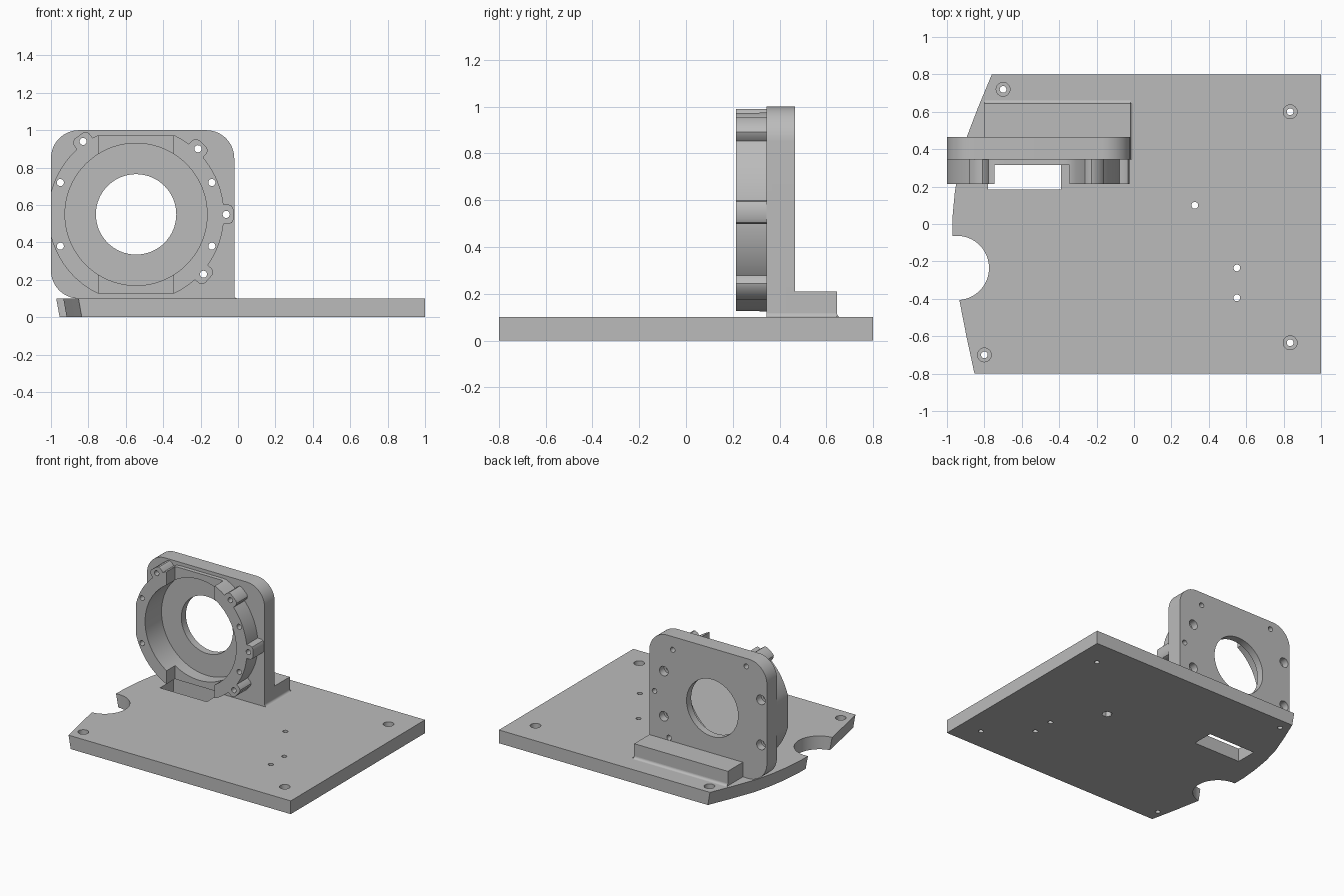
import bpy, bmesh
from math import sin, cos, pi, radians
from mathutils import Vector

cube = bpy.data.objects.get("Cube")
if cube:
    bpy.data.objects.remove(cube, do_unlink=True)

grey = bpy.data.materials.new("light grey")
grey.use_nodes = True
grey.diffuse_color = (0.5, 0.5, 0.5, 1)
grey.node_tree.nodes["Principled BSDF"].inputs["Base Color"].default_value = (0.5, 0.5, 0.5, 1)

AXES = {
    "x": lambda u, v, h: (h, u, v),
    "y": lambda u, v, h: (u, h, v),
    "z": lambda u, v, h: (u, v, h),
}


def prism(name, outline, axis, lo, hi, lo_outline=None):
    """Extrude a 2D outline along an axis."""
    place = AXES[axis]
    bm = bmesh.new()
    a = [bm.verts.new(place(u, v, lo)) for u, v in (lo_outline or outline)]
    b = [bm.verts.new(place(u, v, hi)) for u, v in outline]
    bm.faces.new(a)
    bm.faces.new(b)
    n = len(a)
    for i in range(n):
        j = (i + 1) % n
        bm.faces.new((a[i], a[j], b[j], b[i]))
    bmesh.ops.recalc_face_normals(bm, faces=bm.faces)
    mesh = bpy.data.meshes.new(name)
    bm.to_mesh(mesh)
    bm.free()
    mesh.materials.append(grey)
    ob = bpy.data.objects.new(name, mesh)
    bpy.context.collection.objects.link(ob)
    return ob


def arc(cu, cv, r, start=0, end=360, n=64):
    count = n if end - start == 360 else n + 1
    angles = [radians(start + (end - start) * i / n) for i in range(count)]
    return [(cu + r * cos(t), cv + r * sin(t)) for t in angles]


def box(u0, u1, v0, v1):
    return [(u0, v0), (u1, v0), (u1, v1), (u0, v1)]


def combine(target, tools, operation):
    """Apply booleans and discard the tool objects."""
    for tool in tools:
        mod = target.modifiers.new("join", "BOOLEAN")
        mod.operation, mod.solver, mod.object = operation, "EXACT", tool
        graph = bpy.context.evaluated_depsgraph_get()
        mesh = bpy.data.meshes.new_from_object(target.evaluated_get(graph))
        target.modifiers.clear()
        target.data = mesh
        bpy.data.objects.remove(tool, do_unlink=True)


def hole(u, v, r, axis, lo, hi, n=24):
    return prism("cutter", arc(u, v, r, n=n), axis, lo, hi)


# Base plate with a bowed, undercut side edge
T = 0.1
bow = [(-0.76, 0.8), (-0.835, 0.62), (-0.9, 0.45), (-0.935, 0.31), (-0.958, 0.17),
       (-0.971, 0.03), (-0.972, -0.1), (-0.96, -0.25), (-0.935, -0.4),
       (-0.896, -0.6), (-0.853, -0.8)]
square = [(1, -0.8), (1, 0.8)]
base = prism("base_plate", bow + square, "z", 0, T,
             [(x + 0.018, y) for x, y in bow] + square)

# Round side notch, bracket slot and screw holes in the base
cuts = [hole(-0.947, -0.235, 0.172, "z", -0.1, 0.2, 64),
        prism("cutter", box(-0.78, -0.39, 0.185, 0.345), "z", -0.1, 0.2)]
for x, y in [(-0.7, 0.72), (0.835, 0.6), (0.835, -0.635), (-0.8, -0.7)]:
    cuts += [hole(x, y, 0.018, "z", -0.1, 0.2), hole(x, y, 0.037, "z", 0.06, 0.2)]
for x, y in [(0.325, 0.1), (0.55, -0.235), (0.55, -0.395)]:
    cuts.append(hole(x, y, 0.018, "z", -0.1, 0.2))
cuts.append(hole(0.325, 0.1, 0.036, "z", -0.1, 0.045, 6))
combine(base, cuts, "DIFFERENCE")

# Upright plate: three rounded corners, square where it meets the foot
CX, CZ = -0.545, 0.55
FRONT, FACE, BACK = 0.214, 0.345, 0.465
R = 0.15
outline = ([(-0.02, T)]
           + arc(-0.02 - R, 1 - R, R, 0, 90, 16)
           + arc(-1 + R, 1 - R, R, 90, 180, 16)
           + arc(-1 + R, T + R, R, 180, 270, 16))
bracket = prism("motor_bracket", outline, "y", FACE, BACK)

# Collar ring trimmed flat at the side, top and bottom
ring = [(CX + max(u, -0.455), CZ + max(-0.425, min(0.425, v)))
        for u, v in arc(0, 0, 0.47, n=96)]
parts = [prism("ring", ring, "y", FRONT, 0.4),
         prism("foot", box(0.43, 0.645, T, 0.21), "x", -0.8, -0.02)]

# Screw lugs around the collar
lug_holes = []
for angle in (126, 46.7, 0, -41.6):
    t = radians(angle)
    out, side = Vector((cos(t), sin(t))), Vector((-sin(t), cos(t)))
    centre = Vector((CX, CZ))
    shape = [(0.4, -0.052), (0.495, -0.052), (0.512, -0.045), (0.52, -0.028),
             (0.52, 0.028), (0.512, 0.045), (0.495, 0.052), (0.4, 0.052)]
    parts.append(prism("lug", [tuple(centre + out * a + side * b) for a, b in shape],
                       "y", FRONT, 0.4))
    lug_holes.append(tuple(centre + out * 0.482))
combine(bracket, parts, "UNION")

# Recess, central bore, collar gaps and screw holes
cuts = [hole(CX, CZ, 0.38, "y", 0, 0.41, 96),
        hole(CX, CZ, 0.215, "y", 0, 0.8, 64),
        prism("cutter", box(CX - 0.2, CX + 0.2, 0.05, 1.1), "y", 0, 0.315)]
cuts += [hole(u, v, 0.019, "y", 0, 0.8) for u, v in lug_holes]
for u in (-0.405, 0.405):
    for v in (-0.17, 0.17):
        cuts += [hole(CX + u, CZ + v, 0.019, "y", 0, 0.8),
                 hole(CX + u, CZ + v, 0.036, "y", 0.41, 0.8)]
combine(bracket, cuts, "DIFFERENCE")

# Small concave fillets where the foot meets the base
F = 0.018
curve = arc(F, F, F, 180, 270, 6)
prism("foot_back_fillet", [(0.645 + u, T + v) for u, v in [(0, 0)] + curve],
      "x", -0.8, -0.02)
prism("foot_side_fillet", [(-0.02 + u, T + v) for u, v in [(0, 0)] + curve],
      "y", FACE, 0.645)

# Smooth the round surfaces, keep edges sharp
bpy.ops.object.select_all(action="DESELECT")
for ob in bpy.context.collection.objects:
    if ob.type == "MESH":
        ob.select_set(True)
        bpy.context.view_layer.objects.active = ob
bpy.ops.object.shade_smooth_by_angle(angle=radians(30))
